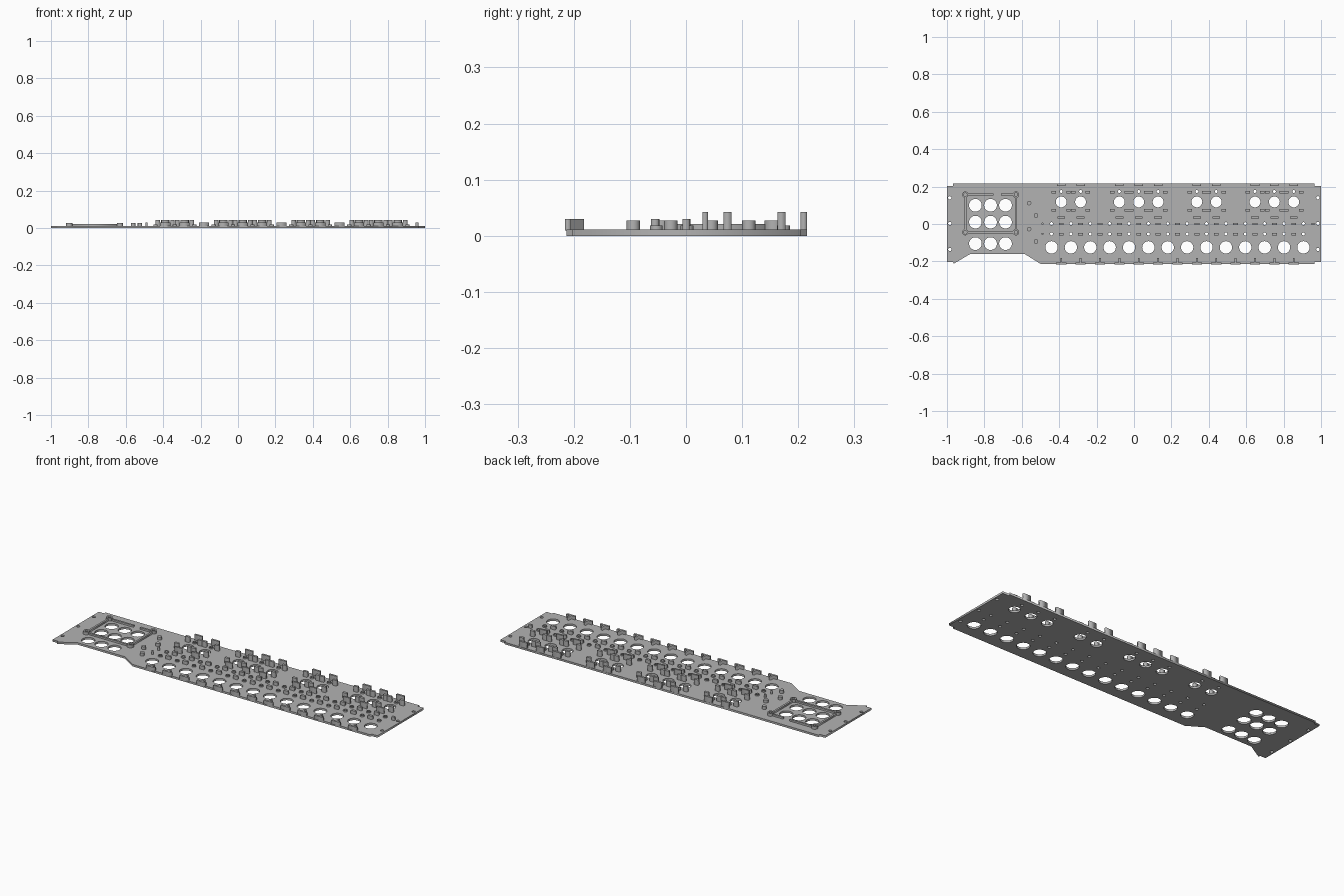
import bpy
from math import cos, sin, pi

cube = bpy.data.objects.get("Cube")
if cube:
    bpy.data.objects.remove(cube, do_unlink=True)

grey = bpy.data.materials.new("light_grey_plastic")
grey.use_nodes = True
tone = (0.45, 0.45, 0.45, 1)
grey.diffuse_color = tone
grey.node_tree.nodes["Principled BSDF"].inputs["Base Color"].default_value = tone

PLATE = 0.011   # top of the base plate
SINK = 0.009    # raised parts start slightly inside the plate
PITCH = 0.1036
FIRST = -0.441


def circle(x, y, r, n=24):
    return [(x + r * cos(2 * pi * i / n), y + r * sin(2 * pi * i / n)) for i in range(n)]


def rect(x, y, w, d):
    return [(x - w / 2, y - d / 2), (x + w / 2, y - d / 2),
            (x + w / 2, y + d / 2), (x - w / 2, y + d / 2)]


def extrude(name, loops, z0, z1):
    """Fill flat loops (inner loops become holes) and extrude them upwards."""
    curve = bpy.data.curves.new(name, 'CURVE')
    curve.dimensions = '2D'
    curve.fill_mode = 'BOTH'
    curve.extrude = (z1 - z0) / 2
    for loop in loops:
        s = curve.splines.new('POLY')
        s.points.add(len(loop) - 1)
        for p, (x, y) in zip(s.points, loop):
            p.co = (x, y, 0, 1)
        s.use_cyclic_u = True
    temp = bpy.data.objects.new(name + "_outline", curve)
    bpy.context.scene.collection.objects.link(temp)
    deps = bpy.context.evaluated_depsgraph_get()
    mesh = bpy.data.meshes.new_from_object(temp.evaluated_get(deps))
    bpy.data.objects.remove(temp, do_unlink=True)
    for v in mesh.vertices:
        v.co.z += (z0 + z1) / 2
    mesh.materials.clear()
    mesh.materials.append(grey)
    ob = bpy.data.objects.new(name, mesh)
    bpy.context.scene.collection.objects.link(ob)
    return ob


# Column positions: wide keys, gaps between them, and the upper keys over some gaps
keys = [FIRST + PITCH * i for i in range(14)]
gaps = [x + PITCH / 2 for x in keys]
uppers = [gaps[i] for i in (0, 1, 3, 4, 5, 7, 8, 10, 11, 12)]
pad_x = (-0.848, -0.767, -0.687)
pad_y = (0.10, 0.01, -0.105)

# Base plate with all through holes
outline = [(-1, 0.204), (-0.967, 0.204), (-0.967, 0.216), (0.965, 0.216),
           (0.965, 0.204), (1, 0.204), (1, -0.202), (0.965, -0.202),
           (0.965, -0.213), (-0.5, -0.213), (-0.585, -0.16), (-0.875, -0.16),
           (-0.965, -0.213), (-0.967, -0.202), (-1, -0.202)]
holes = [circle(x, -0.125, 0.033, 32) for x in keys]
holes += [circle(x, 0.118, 0.029, 32) for x in uppers]
holes += [circle(x, y, 0.034, 32) for x in pad_x for y in pad_y]
holes += [circle(x, y, 0.009, 12) for x in (-0.985, 0.983) for y in (0.14, -0.136)]
holes += [circle(x, y, 0.009, 12) for x in (-0.985, 0.983) for y in (0.003,)]
small = [(x, y) for x in keys for y in (0.002, -0.053)] + [(x, 0.174) for x in uppers]
holes += [circle(x, y, 0.008, 12) for x, y in small]
extrude("base_plate", [outline] + holes, 0, PLATE)

# Low collars round the small holes
collars = []
for x, y in small:
    collars += [circle(x, y, 0.0115, 16), circle(x, y, 0.008, 12)]
extrude("small_hole_collars", collars, SINK, 0.018)

# Blocks in the gaps of the two middle rows
extrude("middle_row_blocks", [rect(x, 0, 0.026, 0.013) for x in gaps[:-1]]
        + [rect(gaps[-1], 0, 0.016, 0.013)], SINK, 0.03)
extrude("lower_row_blocks", [rect(x, -0.055, 0.026, 0.014) for x in gaps[:-1]], SINK, 0.03)

# Tall guides around each upper key
extrude("rear_edge_tabs", [rect(x, 0.21, 0.046, 0.011) for x in uppers], SINK, 0.042)
extrude("inner_tabs", [rect(x, 0.034, 0.042, 0.01) for x in uppers], SINK, 0.042)
for name, y in (("rear_guides", 0.17), ("front_guides", 0.074)):
    sides = [(x + s * 0.039, y) for x in uppers for s in (-1, 1)]
    extrude(name, [rect(x, y, 0.024, 0.014) for x, y in sides], SINK, 0.042)

# T-shaped separators on the front edge
tees = []
for x in gaps[:-1]:
    tees.append([(x - 0.027, -0.216), (x + 0.027, -0.216), (x + 0.027, -0.205),
                 (x + 0.005, -0.205), (x + 0.005, -0.182), (x - 0.005, -0.182),
                 (x - 0.005, -0.205), (x - 0.027, -0.205)])
extrude("front_edge_separators", tees, SINK, 0.03)

# Round posts and thin pins beside the keys
posts = [(-0.561, 0.112), (-0.524, 0.045), (-0.561, -0.027), (-0.524, -0.094)]
extrude("round_posts", [circle(x, y, 0.012) for x, y in posts], SINK, 0.027)
extrude("thin_pins", [circle(-0.489, y, 0.006, 12) for y in (0.002, -0.053)], SINK, 0.03)

# Rectangular pad frame with a gap in its rear wall
L, R, F, B = -0.902, -0.631, -0.044, 0.157
extrude("frame_side_walls", [rect(x, (F + B) / 2, 0.011, B - F - 0.03) for x in (L, R)], SINK, 0.021)
extrude("frame_front_wall", [rect((L + R) / 2, F, R - L - 0.03, 0.011)], SINK, 0.021)
extrude("frame_rear_wall", [rect(-0.819, B, 0.136, 0.011), rect(-0.678, B, 0.064, 0.011)], SINK, 0.021)
corners = []
for x in (L, R):
    for y in (F, B):
        corners += [circle(x, y, 0.017), circle(x, y, 0.009, 16)]
extrude("frame_corner_bosses", corners, SINK, 0.027)
